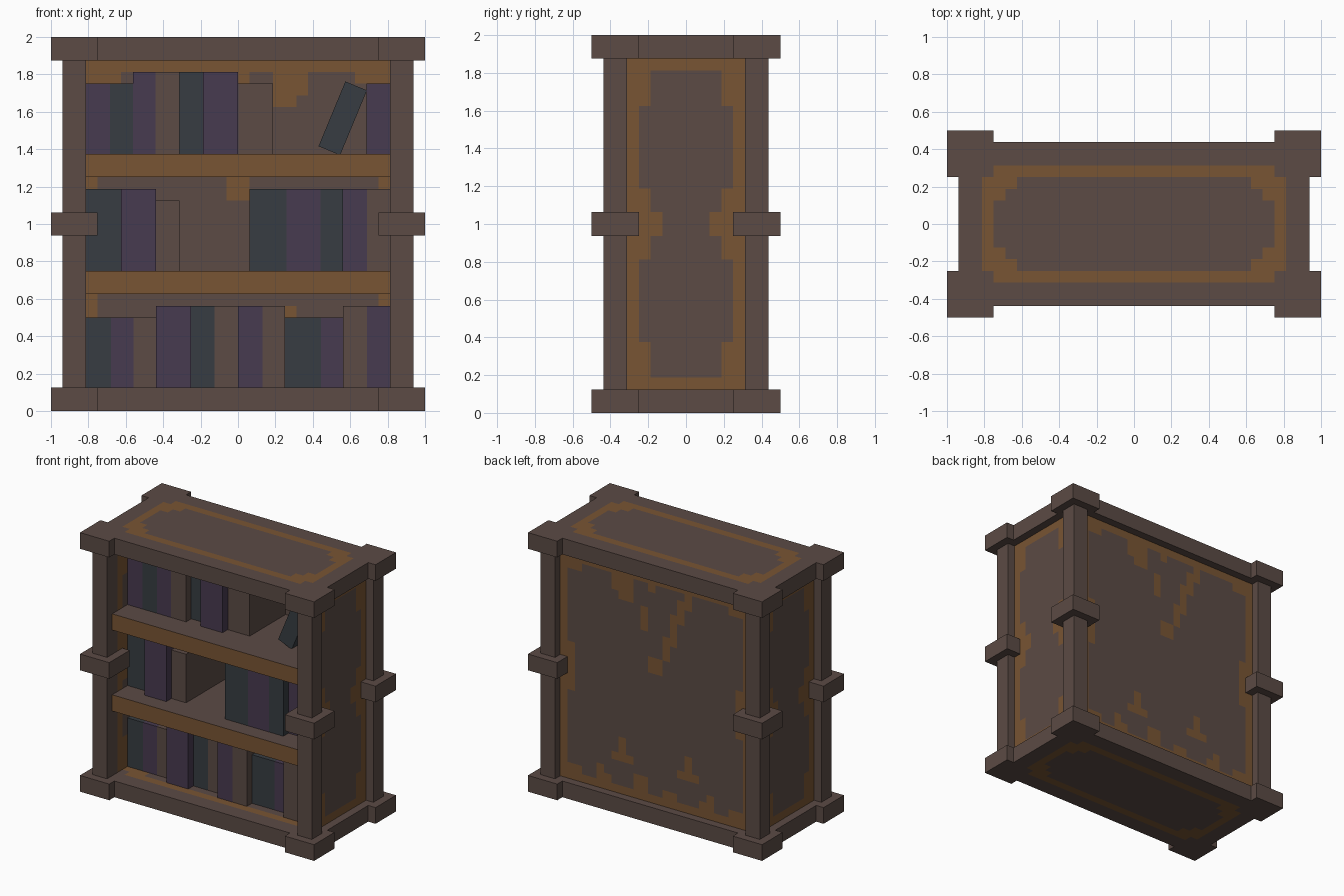
import bpy, bmesh, math
from mathutils import Vector, Matrix

if "Cube" in bpy.data.objects:
    bpy.data.objects.remove(bpy.data.objects["Cube"])

U = 1 / 16  # basic grid step


def material(name, rgb):
    m = bpy.data.materials.new(name)
    m.diffuse_color = (*rgb, 1)
    m.use_nodes = True
    m.node_tree.nodes["Principled BSDF"].inputs["Base Color"].default_value = m.diffuse_color
    return m


BROWN, OCHRE, TEAL, PURPLE = 0, 1, 2, 3
MATS = [material("dark brown wood", (0.106, 0.070, 0.059)),
        material("ochre wood", (0.190, 0.090, 0.033)),
        material("teal cover", (0.038, 0.046, 0.054)),
        material("purple cover", (0.064, 0.043, 0.080))]


def box(name, lo, hi, color=BROWN, rule=None, cut_axes=(), tilt=0):
    """Axis-aligned box; cut into grid cells and painted when a rule is given."""
    lo, hi = Vector(lo), Vector(hi)
    bm = bmesh.new()
    size, mid = hi - lo, (lo + hi) / 2
    bmesh.ops.create_cube(bm, size=1, matrix=Matrix.Diagonal((*size, 1)))
    bmesh.ops.translate(bm, verts=bm.verts, vec=mid)
    for a in cut_axes:
        normal = Vector((0, 0, 0))
        normal[a] = 1
        for i in range(1, round(size[a] / U)):
            co = Vector((0, 0, 0))
            co[a] = lo[a] + i * U
            bmesh.ops.bisect_plane(bm, geom=bm.verts[:] + bm.edges[:] + bm.faces[:],
                                   plane_co=co, plane_no=normal)
    bm.normal_update()
    for f in bm.faces:
        f.material_index = rule(f.calc_center_median(), f.normal) if rule else color
    if tilt:
        bmesh.ops.rotate(bm, verts=bm.verts, cent=mid, matrix=Matrix.Rotation(tilt, 3, 'Y'))
    me = bpy.data.meshes.new(name)
    bm.to_mesh(me)
    bm.free()
    for m in MATS:
        me.materials.append(m)
    ob = bpy.data.objects.new(name, me)
    bpy.context.collection.objects.link(ob)
    return ob


# Paint rules
def slab_rule(c, n):
    """Ochre ring with stepped corners."""
    x, y = abs(c.x), abs(c.y)
    if abs(n.z) < 0.5:
        return BROWN
    outer = x < .8125 and y < .3125 and not (x > .75 and y > .25)
    inner = x < .75 and y < .25 and not (x > .625 and y > .1875) and not (x > .6875 and y > .125)
    return OCHRE if outer and not inner else BROWN


def side_rule(c, n):
    """Ochre border, thicker at the ends and around the middle."""
    y, z = abs(c.y), abs(c.z - 1)
    limit = .125 if z < U else .1875 if z < .1875 or z > .6 else .25
    return OCHRE if y > limit or z > .8125 else BROWN


BACK_PATCHES = [  # x0, x1, z0, z1
    (.62, .75, 1.75, 1.82), (-.75, -.62, 1.75, 1.82),      # top corners
    (.68, .75, .80, 1.19), (-.75, -.68, .80, 1.19),        # side bumps
    (.18, .32, 1.62, 1.82), (.30, .38, 1.68, 1.82),        # left drip
    (.06, .13, 1.43, 1.63), (-.01, .07, 1.75, 1.82),
    (-.07, .07, 1.12, 1.26),
    (-.13, -.06, 1.25, 1.44), (-.19, -.12, 1.37, 1.63),    # right drip
    (-.25, -.18, 1.56, 1.75), (-.32, -.25, 1.68, 1.82),
    (.25, .32, .43, .57), (.18, .38, .37, .44),            # small trefoils
    (-.32, -.25, .43, .57), (-.38, -.18, .37, .44),
    (.37, .50, .18, .25), (.43, .50, .25, .32),            # bottom scallops
    (-.50, -.37, .18, .25), (-.50, -.43, .25, .32),
    (.06, .19, .18, .32), (-.19, -.06, .18, .25),
    (.62, .75, .18, .25), (-.75, -.62, .18, .25),
]


def back_rule(c, n):
    if abs(c.x) > .75 or abs(c.z - 1) > .8125:
        return OCHRE
    return OCHRE if any(a < c.x < b and d < c.z < e for a, b, d, e in BACK_PATCHES) else BROWN


def shelf_rule(c, n):
    return BROWN if abs(n.z) > .5 else OCHRE


# Base and top slabs
for name, z in (("base_slab", 0), ("top_slab", 1.875)):
    box(name, (-.9375, -.4375, z), (.9375, .4375, z + .125), rule=slab_rule, cut_axes=(0, 1))

# Corner posts with three square collars each
for sx in (-1, 1):
    for sy in (-1, 1):
        def corner(name, x0, x1, y0, y1, z0, z1):
            xs, ys = sorted((sx * x0, sx * x1)), sorted((sy * y0, sy * y1))
            box(name, (xs[0], ys[0], z0), (xs[1], ys[1], z1))
        corner("post", .8125, .9375, .3125, .4375, .125, 1.875)
        for z in (0, .9375, 1.875):
            corner("post_collar", .75, 1, .25, .5, z, z + .125)

# Side and back panels, set in from the posts
for name, x in (("left_panel", -.875), ("right_panel", .8125)):
    box(name, (x, -.3125, .125), (x + U, .3125, 1.875), rule=side_rule, cut_axes=(1, 2))
box("back_panel", (-.8125, .3125, .125), (.8125, .375, 1.875), rule=back_rule, cut_axes=(0, 2))

# Shelves
for z in (.625, 1.25):
    box("shelf", (-.8125, -.375, z), (.8125, .3125, z + .125), rule=shelf_rule)

# Books: each row starts at a shelf height; x0, x1, top, front y, colour
B, T, P = BROWN, TEAL, PURPLE
ROWS = {
    .125: [(-.8125, -.68, .5, -.1875, T), (-.68, -.56, .5, -.1875, P), (-.56, -.4375, .5, -.1875, B),
           (-.4375, -.25, .5625, -.25, P), (-.25, -.125, .5625, -.1875, T), (-.125, 0, .5625, -.1875, B),
           (0, .13, .5625, -.25, P), (.13, .25, .5625, -.25, B),
           (.25, .445, .5, -.1875, T), (.445, .5625, .5, -.1875, P),
           (.5625, .69, .5625, -.25, B), (.69, .8125, .5625, -.25, P)],
    .75: [(-.8125, -.625, 1.1875, -.1875, T), (-.625, -.4375, 1.1875, -.25, P),
          (-.4375, -.3125, 1.125, -.1875, B),
          (.0625, .26, 1.1875, -.25, T), (.26, .44, 1.1875, -.25, P), (.44, .5625, 1.1875, -.25, T),
          (.5625, .69, 1.1875, -.1875, P), (.69, .8125, 1.1875, -.1875, B)],
    1.375: [(-.8125, -.685, 1.75, -.1875, P), (-.685, -.5625, 1.75, -.1875, T),
            (-.5625, -.44, 1.8125, -.1875, P), (-.44, -.3125, 1.8125, -.1875, B),
            (-.3125, -.1875, 1.8125, -.125, T), (-.1875, 0, 1.8125, -.1875, P),
            (0, .1875, 1.75, -.125, B), (.6875, .8125, 1.75, -.125, P)],
}
for z, row in ROWS.items():
    for x0, x1, top, y, color in row:
        box("book", (x0, y, z), (x1, .3125, top), color)

# Leaning book
box("leaning_book", (.4975, -.125, 1.3775), (.6225, .3125, 1.7525), TEAL, tilt=math.radians(22.5))
